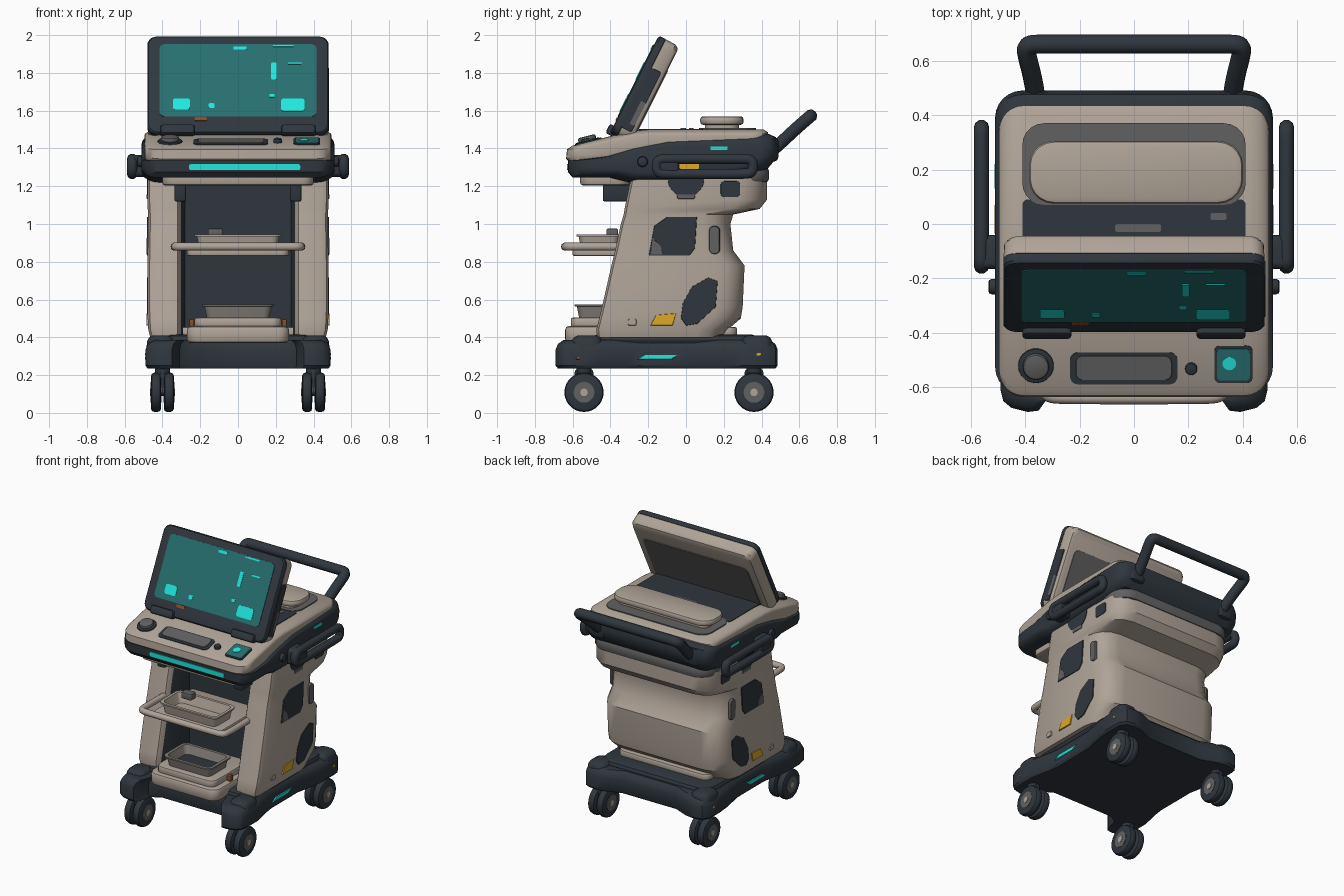
import bpy, bmesh, math
from mathutils import Matrix, Vector

if "Cube" in bpy.data.objects:
    bpy.data.objects.remove(bpy.data.objects["Cube"])


def material(name, *rgb):
    m = bpy.data.materials.new(name)
    m.use_nodes = True
    m.diffuse_color = (*rgb, 1)
    m.node_tree.nodes["Principled BSDF"].inputs["Base Color"].default_value = (*rgb, 1)
    return m


BEIGE = material("warm beige", .43, .37, .31)
DARK = material("charcoal", .028, .037, .047)
GREY = material("mid grey", .12, .12, .12)
PALE = material("stone grey", .23, .21, .19)
TEAL = material("screen teal", .02, .16, .16)
CYAN = material("bright cyan", .015, .85, .77)
YELLOW = material("amber yellow", .72, .4, .02)
BROWN = material("burnt orange", .25, .07, .02)
made = []


def loft(name, rings, mats, rule=None):
    """Skin a stack of equal rings and cap both ends."""
    bm = bmesh.new()
    vs = [[bm.verts.new(p) for p in ring] for ring in rings]
    n = len(vs[0])
    for a, b in zip(vs, vs[1:]):
        for i in range(n):
            f = bm.faces.new((a[i], a[(i + 1) % n], b[(i + 1) % n], b[i]))
            if rule:
                f.material_index = rule(i, n)
    bm.faces.new(vs[0])
    bm.faces.new(vs[-1])
    bmesh.ops.recalc_face_normals(bm, faces=bm.faces)
    me = bpy.data.meshes.new(name)
    bm.to_mesh(me)
    bm.free()
    for m in mats:
        me.materials.append(m)
    ob = bpy.data.objects.new(name, me)
    bpy.context.collection.objects.link(ob)
    made.append(ob)


def prism(name, pts, layers, mat, M=Matrix()):
    """Extrude an outline through (height, inset) or (height, inset x, inset y) layers."""
    lo = [min(p[k] for p in pts) for k in (0, 1)]
    hi = [max(p[k] for p in pts) for k in (0, 1)]
    c = [(a + b) / 2 for a, b in zip(lo, hi)]
    h = [(b - a) / 2 for a, b in zip(lo, hi)]
    rings = [[M @ Vector((*[c[k] + (p[k] - c[k]) * (1 - (i[0], i[-1])[k] / h[k]) for k in (0, 1)], z))
              for p in pts] for z, *i in layers]
    loft(name, rings, [mat])


def rrect(x0, x1, y0, y1, r, n=5):
    """Rounded rectangle outline."""
    pts = []
    for q, (cx, cy) in enumerate([(x1 - r, y1 - r), (x0 + r, y1 - r), (x0 + r, y0 + r), (x1 - r, y0 + r)]):
        for k in range(n + 1):
            a = math.pi / 2 * (q + k / n)
            pts.append((cx + r * math.cos(a), cy + r * math.sin(a)))
    return pts


def circle(x, y, r, n=28):
    return [(x + r * math.cos(2 * math.pi * k / n), y + r * math.sin(2 * math.pi * k / n)) for k in range(n)]


def soft(a, b, e=.012):
    """Layers of a solid with rounded rims."""
    return [(a, e), (a + e * .3, e * .3), (a + e, 0), (b - e, 0), (b - e * .3, e * .3), (b, e)]


def rounded(w, r, rise, n=6):
    """Layers along x that round the plan corners by r and the edge height by rise."""
    half = []
    for k in range(n + 1):
        a = math.pi / 2 * k / n
        half.append((w - r + r * math.sin(a), r * (1 - math.cos(a)), rise * (1 - math.cos(a))))
    return [(-x, i, j) for x, i, j in reversed(half)] + half


def side(s, x=0, z=0, y=0):
    """Frame for a side wall: local x is y, local y is z, local z points outward."""
    return Matrix(((0, 0, s, s * x), (1, 0, 0, y), (0, 1, 0, z), (0, 0, 0, 1)))


def mirrored(half):
    return half + [(-x, *rest) for x, *rest in reversed(half)]


def tube(name, pts, r, mat, cyclic=False):
    cu = bpy.data.curves.new(name, 'CURVE')
    cu.dimensions = '3D'
    cu.bevel_depth, cu.bevel_resolution, cu.resolution_u = r, 3, 6
    cu.use_fill_caps = True
    sp = cu.splines.new('NURBS')
    sp.points.add(len(pts) - 1)
    for p, co in zip(sp.points, pts):
        p.co = (*co, 1)
    sp.order_u, sp.use_endpoint_u, sp.use_cyclic_u = 3, not cyclic, cyclic
    cu.materials.append(mat)
    bpy.context.collection.objects.link(bpy.data.objects.new(name, cu))


# Base chassis with four corner lobes
base = mirrored([(.25, -.53), (.31, -.57), (.335, -.66), (.35, -.685), (.39, -.69), (.45, -.675), (.48, -.65),
                 (.49, -.61), (.49, -.46), (.46, -.32), (.45, -.25), (.45, .05), (.48, .2), (.49, .3), (.49, .43),
                 (.46, .475), (.4, .485), (.33, .475), (.22, .43)])
prism("base", base, [(.235, .012), (.25, 0), (.335, 0), (.365, .012), (.385, .04)], DARK)
prism("base_deck", rrect(-.44, .44, -.5, .38, .1), soft(.36, .415, .03), DARK)
prism("body_foot", rrect(-.36, .36, -.3, .27, .05), soft(.4, .455), BEIGE)

# Casters: twin wheels, hubs, fork, raised cover
for s in (-1, 1):
    for y, end in ((-.54, "front"), (.36, "rear")):
        tag = f"{end}_{'left' if s > 0 else 'right'}"
        prism(f"caster_fork_{tag}", rrect(-.05, .05, -.02, .13, .03), soft(-.014, .014, .005), DARK, side(s, .4, .11, y))
        prism(f"caster_stem_{tag}", circle(s * .4, y, .04), soft(.2, .26), DARK)
        prism(f"corner_cap_{tag}", rrect(s * .41 - .075, s * .41 + .075, y - .07, y + .1, .05),
              [(.34, 0), (.38, .004), (.4, .015), (.41, .035)], DARK)
        for d in (-.034, .034):
            M = side(s, .4 + d, .109, y)
            prism(f"wheel_{tag}", circle(0, 0, .104), soft(-.027, .027, .018), DARK, M)
            prism(f"wheel_hub_{tag}", circle(0, 0, .055), [(-.029, 0), (.029, 0)], GREY, M)
            prism(f"wheel_pin_{tag}", circle(0, 0, .02), [(-.032, 0), (.032, 0)], BEIGE, M)

# Body: U-shaped sections with a dark bay open to the front (height, front, back, half width)
sections = [(.4, -.47, .2, .465), (.44, -.475, .22, .475), (.5, -.46, .29, .478), (.56, -.445, .3, .48),
            (.78, -.395, .31, .48), (.86, -.375, .25, .478), (1.0, -.345, .235, .476), (1.05, -.33, .25, .476),
            (1.08, -.325, .39, .478), (1.13, -.315, .43, .48), (1.25, -.29, .43, .48)]
rings = []
for z, f, b, w in sections:
    half = [(.28, -.15), (.3, f + .03), (.32, f), (w - .04, f), (w - .012, f + .012), (w, f + .04),
            (w, b - .15), (w - .012, b - .09), (w - .04, b - .045), (w - .085, b - .014), (w - .15, b)]
    rings.append([(x, y, z) for x, y in mirrored(half)])
loft("body", rings, [BEIGE, DARK], lambda i, n: int(i in (0, n - 2, n - 1)))

# Side wall windows, badges and lights
window = [(-.2, .83), (.02, .83), (.05, .87), (.06, 1.04), (-.1, 1.04), (-.17, .99)]
port = [(-.03, .5), (0, .46), (.06, .47), (.16, .56), (.17, .7), (.12, .72), (.03, .67), (-.02, .58)]
for s in (-1, 1):
    plate = [(-.012, 0), (.004, .004)]
    prism("side_window", window, plate, DARK, side(s, .479))
    prism("window_corner", [(-.19, .835), (-.12, .835), (-.13, .88), (-.18, .93)], plate, GREY, side(s, .481))
    prism("side_slot", rrect(.12, .18, .84, .99, .025), plate, GREY, side(s, .475))
    prism("side_port", port, plate, DARK, side(s, .479))
    prism("side_latch", [(-.19, .46), (-.07, .46), (-.05, .53), (-.16, .52)], plate, YELLOW, side(s, .48))
    prism("side_button", rrect(-.31, -.26, .46, .5, .01), plate, BEIGE, side(s, .48))
    prism("neck_disc", circle(0, 1.24, .1), plate, DARK, side(s, .479))
    prism("neck_badge", rrect(-.05, .05, 1.13, 1.16, .01), plate, GREY, side(s, .48))
    prism("neck_plate", rrect(.18, .29, 1.14, 1.23, .02), plate, DARK, side(s, .478))
    prism("base_light", [(-.26, .28), (-.08, .28), (-.04, .31), (-.22, .31)], plate, CYAN, side(s, .453))
    prism("base_marker", rrect(.37, .4, .3, .32, .004), plate, YELLOW, side(s, .488))
    prism("base_reflector", rrect(-.585, -.56, .28, .3, .004), plate, BROWN, side(s, .488))

# Console: dark cradle and beige shell
cradle = [(-.6, 1.245), (-.625, 1.275), (-.625, 1.335), (-.45, 1.36), (-.3, 1.41), (-.1, 1.455), (.43, 1.48), (.475, 1.46),
          (.49, 1.41), (.48, 1.35), (.43, 1.29), (.25, 1.25), (-.1, 1.22), (-.3, 1.22), (-.4, 1.245)]
prism("console_cradle", cradle, rounded(.51, .1, .055), DARK, side(1))
shell = [(-.61, 1.32), (-.635, 1.345), (-.63, 1.395), (-.6, 1.415), (-.4, 1.465), (-.3, 1.49), (-.2, 1.5),
         (.41, 1.5), (.435, 1.485), (.43, 1.4), (-.2, 1.36)]
prism("console_shell", shell, rounded(.495, .09, .03), BEIGE, side(1))
prism("console_light", rrect(-.26, .33, 1.285, 1.317, .012), [(.6, 0), (.63, 0)], CYAN, Matrix.Rotation(math.pi / 2, 4, 'X'))
prism("under_console_lip", rrect(-.4, .4, -.56, -.3, .06), soft(1.205, 1.28), BEIGE)
for s in (-1, 1):
    prism("under_console_hook", rrect(s * .305 - .03, s * .305 + .03, -.44, -.25, .012), soft(1.12, 1.25, .006), DARK)
prism("rear_collar", rrect(-.47, .47, -.25, .44, .12), soft(1.22, 1.3, .02), GREY)

# Rear top deck: dark panel, grey surround, raised pad
prism("deck_panel", rrect(-.41, .41, -.3, .09, .02), [(1.49, 0), (1.504, 0)], DARK)
prism("deck_surround", rrect(-.41, .41, .07, .37, .08), [(1.49, 0), (1.507, 0)], GREY)
prism("deck_badge", rrect(-.07, .1, -.03, .0, .01), [(1.5, 0), (1.508, 0)], GREY)
prism("deck_tag", rrect(.28, .34, .015, .04, .008), [(1.5, 0), (1.508, 0)], GREY)
prism("pad_base", rrect(-.35, .36, .1, .28, .05), soft(1.49, 1.54), BEIGE)
prism("pad", rrect(-.385, .4, .075, .305, .09), soft(1.525, 1.57, .015), BEIGE)

# Sloped control panel
P = Matrix.Translation((0, -.52, 1.436)) @ Matrix.Rotation(math.atan(.25), 4, 'X')
prism("dial_ring", circle(-.36, 0, .065), soft(-.01, .008, .004), DARK, P)
prism("dial", circle(-.36, 0, .048), soft(0, .03, .01), GREY, P)
prism("keypad_frame", rrect(-.235, .16, -.07, .05, .03), [(-.01, 0), (.004, 0)], DARK, P)
prism("keypad", rrect(-.215, .14, -.055, .04, .025), [(0, 0), (.009, .003)], GREY, P)
prism("small_knob", circle(.21, -.01, .022), soft(-.01, .02, .006), DARK, P)
prism("touch_frame", rrect(.295, .435, -.065, .075, .02), [(-.01, 0), (.004, 0)], DARK, P)
prism("touch_pad", rrect(.305, .425, -.055, .065, .015), [(0, 0), (.007, 0)], TEAL, P)
prism("touch_icon", circle(.35, .01, .025), [(0, 0), (.01, 0)], CYAN, P)

# Tilted display: dark bezel, beige shell, grey back
S = Matrix.Translation((0, -.273, 1.74)) @ Matrix.Rotation(math.radians(63.4), 4, 'X')
outline = rrect(-.48, .48, -.288, .288, .05)
prism("display_bezel", outline, [(-.045, .004), (-.04, 0), (-.012, 0), (-.003, .006), (0, .016)], DARK, S)
prism("display_shell", outline, [(-.124, .03), (-.118, .014), (-.1, .003), (-.042, .001)], BEIGE, S)
prism("display_back_panel", rrect(-.42, .42, -.26, .15, .04), [(-.128, .006), (-.1, 0)], GREY, S)
prism("display_screen", rrect(-.415, .415, -.192, .235, .025), [(-.01, 0), (.004, 0)], TEAL, S)
for x, y, w, h in [(-.3, -.12, .045, .033), (.29, -.125, .062, .038), (.19, .075, .014, .05), (.01, .212, .035, .009),
                   (.24, .224, .055, .005), (.3, .12, .035, .005), (-.14, -.13, .015, .014), (.18, -.07, .014, .01)]:
    prism("screen_mark", rrect(x - w, x + w, y - h, y + h, min(w, h) * .4), [(0, 0), (.007, 0)], CYAN, S)
prism("display_badge", rrect(-.23, -.165, -.217, -.198, .005), [(-.01, 0), (.005, 0)], BROWN, S)
for s in (-1, 1):
    prism("display_hinge", rrect(s * .32 - .09, s * .32 + .09, -.3, -.245, .015), soft(-.05, .022), DARK, S)
prism("display_side_cover", rrect(-.235, .12, -.1, -.035, .01), [(0, 0), (.007, .002)], DARK, S @ side(1, .475))
prism("display_side_vent", rrect(-.2, -.06, -.1, -.07, .01), [(0, 0), (.008, .001)], GREY, S @ side(1, .475))
prism("display_mount", rrect(-.3, .3, -.38, -.25, .03), soft(1.46, 1.53), DARK)

# Side grab rails
for s in (-1, 1):
    loop = [(-.1, 1.345), (.1, 1.345), (.3, 1.345), (.355, 1.34), (.355, 1.27), (.3, 1.265), (.1, 1.265), (-.1, 1.265),
            (-.155, 1.27), (-.155, 1.34)]
    tube("grab_rail", [(s * .56, y, z) for y, z in loop], .028, DARK, True)
    prism("rail_mount", rrect(-.165, -.04, 1.25, 1.365, .025), soft(.44, .58), DARK, side(s))
    prism("rail_badge", rrect(-.035, .07, 1.29, 1.325, .012), [(.49, 0), (.512, 0)], YELLOW, side(s))
    prism("cradle_light", rrect(.13, .22, 1.393, 1.411, .004), [(.48, 0), (.512, 0)], CYAN, side(s))
    prism("cradle_knob", circle(-.23, 1.33, .028), soft(.46, .535), DARK, side(s))

# Rear push handle
arch = [(.36, .42, 1.36), (.36, .47, 1.4), (.375, .55, 1.475), (.39, .605, 1.525), (.4, .66, 1.572), (.32, .66, 1.572),
        (.2, .66, 1.572)]
tube("push_handle", mirrored(arch), .035, DARK)
for s in (-1, 1):
    prism("handle_socket", rrect(s * .37 - .07, s * .37 + .07, .37, .49, .04), soft(1.33, 1.46, .025), DARK)

# Middle shelf: wrap-around rail, deck and open tray
rail = [(.33, -.3, .88), (.335, -.45, .88), (.335, -.6, .88), (.32, -.635, .88), (.25, -.64, .88)]
tube("shelf_rail", mirrored(rail), .022, BEIGE)
prism("shelf_deck", rrect(-.27, .27, -.6, -.14, .04), soft(.83, .87, .008), BEIGE)


def tray(name, x, y0, y1, z0, z1, mat):
    prism(name, rrect(-x, x, y0, y1, .04), [(z0, .025), (z1 - .012, .012), (z1 - .01, 0), (z1, 0), (z1, .02),
                                           (z0 + .012, .04)], mat)


tray("shelf_tray", .23, -.58, -.34, .865, .945, BEIGE)
prism("shelf_clip", rrect(-.16, -.08, -.42, -.36, .01), soft(.93, .975, .006), GREY)

# Lower drawer, tray and orange catches
prism("drawer", rrect(-.27, .27, -.64, -.15, .06), soft(.37, .46, .02), BEIGE)
prism("drawer_lip", rrect(-.23, .23, -.61, -.2, .05), soft(.45, .505), BEIGE)
tray("drawer_tray", .19, -.59, -.33, .5, .575, PALE)
prism("drawer_tray_floor", rrect(-.15, .15, -.55, -.37, .02), [(.51, 0), (.516, 0)], DARK)
for s in (-1, 1):
    prism("drawer_catch", rrect(s * .245 - .013, s * .245 + .013, -.46, -.42, .006), soft(.45, .495, .004), BROWN)

# Smooth rounded surfaces, keep hard edges
bpy.ops.object.select_all(action='DESELECT')
for ob in made:
    ob.select_set(True)
bpy.context.view_layer.objects.active = made[0]
bpy.ops.object.shade_smooth_by_angle(angle=math.radians(35))
